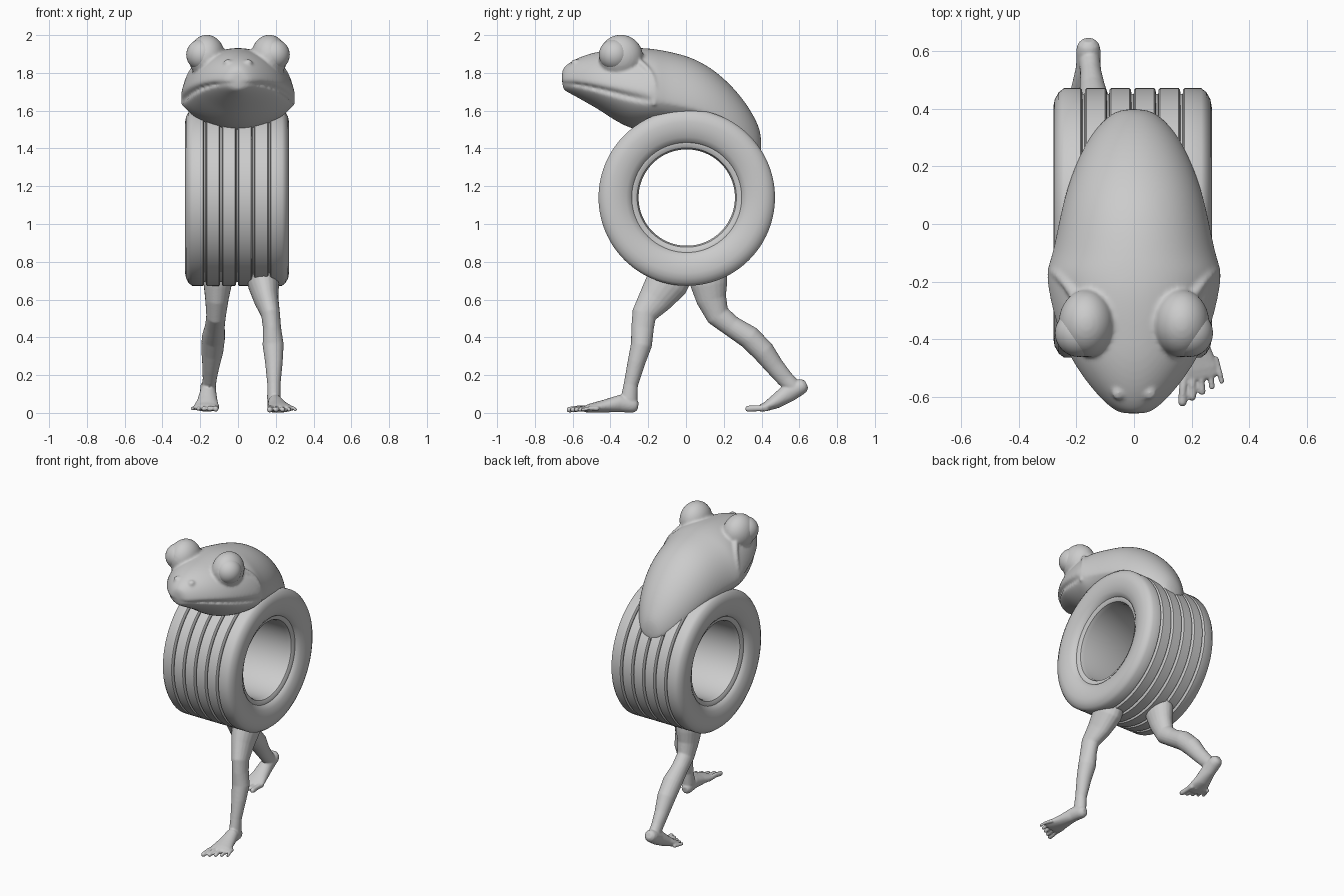
import bpy, bmesh, math
from mathutils import Vector, Matrix


def loft(bm, rings, closed=False):
    vs = [[bm.verts.new(p) for p in r] for r in rings]
    n = len(vs[0])
    pairs = list(zip(vs, vs[1:])) + ([(vs[-1], vs[0])] if closed else [])
    for a, b in pairs:
        for i in range(n):
            j = (i + 1) % n
            bm.faces.new((a[i], a[j], b[j], b[i]))
    if not closed:
        bm.faces.new(vs[0][::-1])
        bm.faces.new(vs[-1])


def tube(bm, pts, seg=20):
    """Round-ended tube through (x, y, z, side radius, other radius)."""
    P = [Vector(p[:3]) for p in pts]
    rings = []

    def ring(c, t, a, b):
        s = (Vector((1, 0, 0)) - t * t.x).normalized()
        u = t.cross(s)
        rings.append([c + s * a * math.cos(k * math.tau / seg) + u * b * math.sin(k * math.tau / seg)
                      for k in range(seg)])

    last = len(P) - 1
    for i, p in enumerate(pts):
        t = (P[min(i + 1, last)] - P[max(i - 1, 0)]).normalized()
        a, b = p[3], p[4]
        r = min(a, b)
        if i == 0:
            for o, k in ((.87, .5), (.5, .87)):
                ring(P[i] - t * r * o, t, a * k, b * k)
        ring(P[i], t, a, b)
        if i == last:
            for o, k in ((.5, .87), (.87, .5)):
                ring(P[i] + t * r * o, t, a * k, b * k)
    loft(bm, rings, False)


def ball(bm, c, r):
    m = Matrix.Translation(c) @ Matrix.Diagonal((*r, 1))
    bmesh.ops.create_uvsphere(bm, u_segments=32, v_segments=20, radius=1, matrix=m)


def finish(bm, name, voxel=0, sub=0, smooth=4):
    bmesh.ops.recalc_face_normals(bm, faces=bm.faces)
    me = bpy.data.meshes.new(name)
    bm.to_mesh(me)
    bm.free()
    for f in me.polygons:
        f.use_smooth = True
    ob = bpy.data.objects.new(name, me)
    bpy.context.collection.objects.link(ob)
    if sub:
        ob.modifiers.new("round", 'SUBSURF').levels = sub
        ob.modifiers["round"].render_levels = sub
    if voxel:
        m = ob.modifiers.new("fuse", 'REMESH')
        m.mode, m.voxel_size, m.use_smooth_shade = 'VOXEL', voxel, True
        m = ob.modifiers.new("relax", 'SMOOTH')
        m.factor, m.iterations = .5, smooth
    return ob


# Tyre: lathe profile (x, radius) with five tread grooves
side = [(.238, .467), (.256, .453), (.270, .428), (.275, .40), (.272, .36), (.261, .32),
        (.246, .297), (.236, .291), (.236, .280), (.226, .263), (.20, .255)]
tread = []
for gx in (-.17, -.085, 0, .085, .17):
    tread += [(gx - .010, .467), (gx - .005, .461), (gx - .004, .447),
              (gx + .004, .447), (gx + .005, .461), (gx + .010, .467)]
profile = tread + side + [(-x, r) for x, r in reversed(side)]
bm = bmesh.new()
loft(bm, [[(x - .005, .004 + r * math.sin(a), 1.14 + r * math.cos(a)) for x, r in profile]
          for a in [k * math.tau / 112 for k in range(112)]], closed=True)
tyre = finish(bm, "tyre")
bpy.context.view_layer.objects.active = tyre
tyre.select_set(True)
bpy.ops.object.shade_smooth_by_angle(angle=math.radians(40))

# Frog head and back: y, half width, top z, mouth z, bottom z, lip crease depth
stations = [
    (-.660, .035, 1.805, 1.745, 1.715, .012), (-.645, .075, 1.835, 1.743, 1.700, .022),
    (-.600, .125, 1.868, 1.737, 1.675, .028), (-.540, .175, 1.895, 1.727, 1.640, .028),
    (-.470, .222, 1.915, 1.711, 1.600, .028), (-.400, .255, 1.925, 1.694, 1.550, .028),
    (-.310, .285, 1.935, 1.672, 1.500, .028), (-.230, .302, 1.937, 1.655, 1.490, .024),
    (-.165, .308, 1.930, 1.650, 1.490, .005), (-.115, .285, 1.922, 1.640, 1.490, 0),
    (0, .262, 1.897, 1.620, 1.500, 0), (.100, .240, 1.852, 1.595, 1.480, 0),
    (.200, .206, 1.778, 1.550, 1.420, 0), (.300, .158, 1.670, 1.480, 1.360, 0),
    (.365, .102, 1.565, 1.430, 1.350, 0), (.400, .050, 1.480, 1.405, 1.355, 0)]
rings = []
for y, w, zt, zm, zb, d in stations:
    half = []
    for deg in (90, 72, 55, 40, 26, 14, 6, 0, -7, -16, -30, -48, -68, -90):
        c, s = abs(math.cos(math.radians(deg))), math.sin(math.radians(deg))
        if deg > 0:
            half.append((w * c, y, zm + (zt - zm) * s))
        elif deg == 0:
            half.append((max(w - d, w * .5), y + d, zm))
        else:
            half.append((w * .975 * c ** 1.2, y + d * .5, zm - (zm - zb) * (-s) ** 1.2))
    half[0] = (0, y, zt)
    half[-1] = (0, half[-1][1], zb)
    rings.append(half + [(-x, yy, z) for x, yy, z in half[-2:0:-1]])
bm = bmesh.new()
loft(bm, rings)
for s in (-1, 1):
    # eye mound, nostril and the fold behind the cheek
    ball(bm, (s * .165, -.345, 1.885), (.097, .118, .117))
    ball(bm, (s * .055, -.585, 1.853), (.022, .026, .020))
    tube(bm, [(s * x, y, z, .018, .018) for x, y, z in
              ((.205, -.25, 1.86), (.245, -.19, 1.81), (.280, -.16, 1.73), (.285, -.17, 1.64))], 12)
finish(bm, "frog_body", voxel=.009, sub=2)

# Eyeballs
for s, name in ((-1, "left_eye"), (1, "right_eye")):
    bm = bmesh.new()
    ball(bm, (s * .191, -.378, 1.896), (.083, .083, .083))
    finish(bm, name)

# Forward leg: thigh to ankle, foot, toes
bm = bmesh.new()
tube(bm, [(.130, -.08, .76, .085, .13), (.135, -.105, .68, .083, .112), (.150, -.165, .60, .065, .090),
          (.173, -.222, .52, .050, .066), (.180, -.230, .45, .048, .060), (.186, -.236, .36, .056, .056),
          (.190, -.262, .27, .047, .047), (.190, -.292, .15, .035, .038), (.190, -.302, .07, .036, .045)])
tube(bm, [(.190, -.285, .040, .036, .040), (.198, -.35, .050, .041, .046), (.210, -.43, .036, .054, .034),
          (.222, -.50, .026, .070, .025), (.225, -.525, .022, .070, .020)])
for i in range(5):
    x, k = .176 + i * .027, .021 - i * .002
    tube(bm, [(x, -.50 + i * .008, .022, k * .8, k * .9),
              (x - .006 + i * .005, -.565 + i * .012, .024, k * .65, k * .8),
              (x - .008 + i * .007, -.618 + i * .018, .017, k * .75, k * .75)], 12)
finish(bm, "forward_leg", voxel=.006, smooth=3)

# Trailing leg: thigh to ankle, lifted heel, toes
bm = bmesh.new()
tube(bm, [(-.105, .11, .76, .08, .11), (-.108, .122, .68, .075, .098), (-.112, .135, .60, .062, .080),
          (-.116, .170, .515, .052, .064), (-.122, .240, .460, .052, .056), (-.130, .335, .400, .062, .062),
          (-.136, .410, .325, .058, .060), (-.144, .470, .245, .045, .050), (-.150, .525, .180, .037, .045),
          (-.154, .565, .140, .037, .042)])
tube(bm, [(-.158, .605, .137, .042, .042), (-.158, .545, .108, .043, .050), (-.162, .475, .060, .055, .038),
          (-.166, .425, .034, .068, .025), (-.168, .400, .026, .066, .020)])
for i in range(5):
    x, k = -.118 - i * .027, .021 - i * .002
    tube(bm, [(x, .425 + i * .006, .026, k * .8, k * .9),
              (x - i * .003, .370 + i * .010, .024, k * .65, k * .8),
              (x - i * .004, .328 + i * .015, .022, k * .75, k * .8)], 12)
finish(bm, "trailing_leg", voxel=.006, smooth=3)
